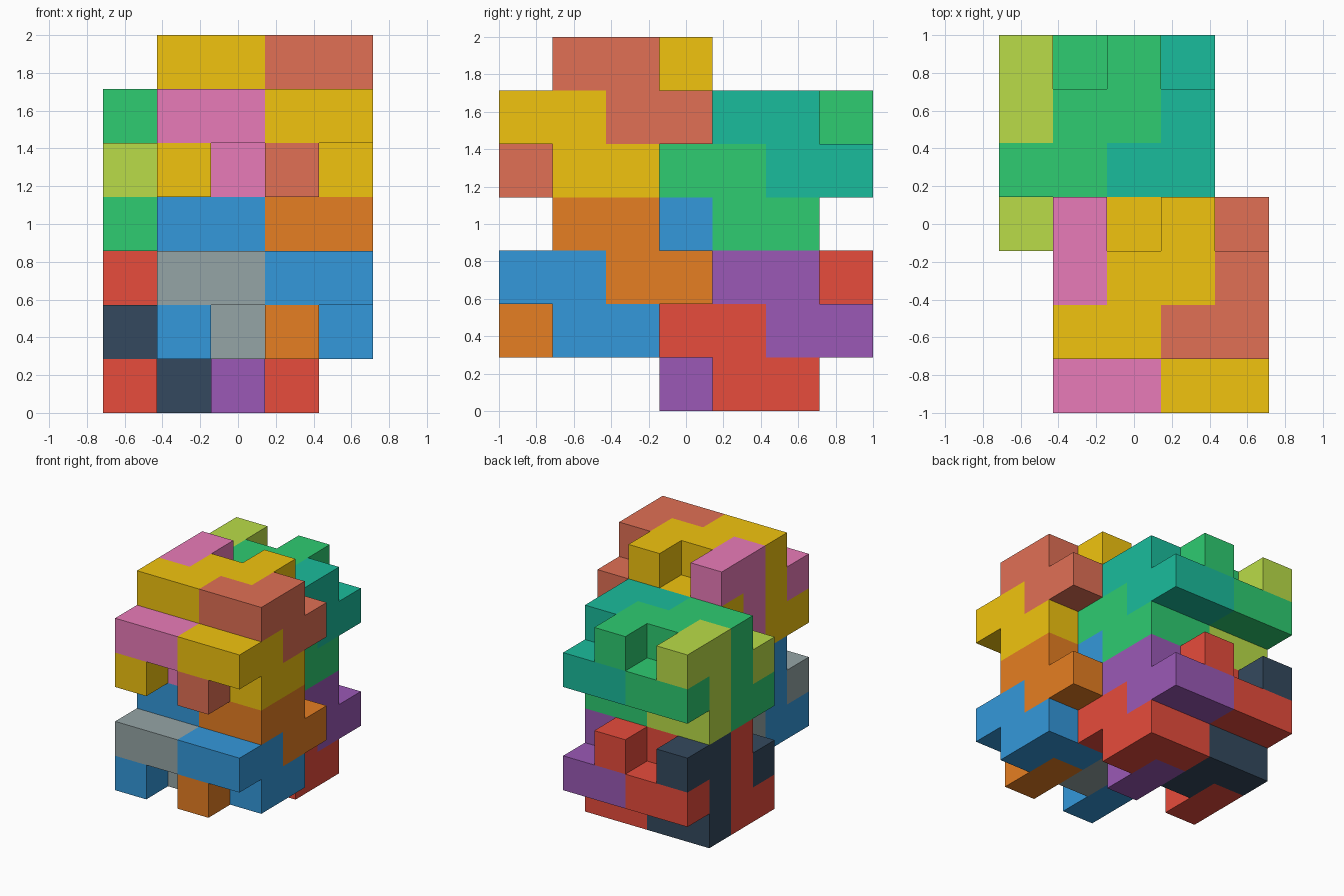
import bpy, bmesh, math
from mathutils import Vector

if "Cube" in bpy.data.objects:
    bpy.data.objects.remove(bpy.data.objects["Cube"])

U = 2 / 7                       # edge of one cube cell
ORIGIN = Vector((-2.5, -3.5, 0))

# One interlocking cluster: layers bottom to top, rows front to back, cells left to right
# C = core piece, L = left piece, R = right piece
LAYERS = [
    ["C.R.", "CLRC", "LLCC", "...."],
    ["LLCC", "CLRC", "LCCR", "CCRR"],
    ["....", "CCRR", "LCCR", "L.C."],
]
PIECES = {"C": "core_piece", "L": "left_piece", "R": "right_piece"}

# Cluster name, cell offset, colours of core / left / right pieces
CLUSTERS = [
    ("lower_back", (0, 3, 0), {"C": "e74c3c", "L": "34495e", "R": "9b59b6"}),
    ("lower_front", (1, 0, 1), {"C": "3498db", "L": "95a5a6", "R": "e67e22"}),
    ("upper_back", (0, 3, 3), {"C": "2ecc71", "L": "badc48", "R": "1abc9c"}),
    ("upper_front", (1, 0, 4), {"C": "f1c40f", "L": "e97bb8", "R": "e17055"}),
]


def make_material(name, code):
    def linear(v):
        return v / 12.92 if v <= 0.04045 else ((v + 0.055) / 1.055) ** 2.4
    rgb = [linear(int(code[i:i + 2], 16) / 255) for i in (0, 2, 4)]
    mat = bpy.data.materials.new(name)
    mat.diffuse_color = (*rgb, 1)
    mat.use_nodes = True
    mat.node_tree.nodes["Principled BSDF"].inputs["Base Color"].default_value = mat.diffuse_color
    return mat


def cells_of(letter):
    return {(x, y, z)
            for z, layer in enumerate(LAYERS)
            for y, row in enumerate(layer)
            for x, ch in enumerate(row) if ch == letter}


def make_piece(name, cells, offset, code):
    bm = bmesh.new()
    verts = {}

    def vert(p):
        if p not in verts:
            verts[p] = bm.verts.new((Vector(p) + Vector(offset) + ORIGIN) * U)
        return verts[p]

    # Outer skin of the joined cubes
    for cell in sorted(cells):
        for axis in range(3):
            for side in (0, 1):
                near = list(cell)
                near[axis] += 2 * side - 1
                if tuple(near) in cells:
                    continue
                ring = []
                for b, c in ((0, 0), (1, 0), (1, 1), (0, 1)):
                    p = list(cell)
                    p[axis] += side
                    p[(axis + 1) % 3] += b
                    p[(axis + 2) % 3] += c
                    ring.append(vert(tuple(p)))
                bm.faces.new(ring if side else ring[::-1])

    # Merge coplanar squares into clean flat faces
    bmesh.ops.dissolve_limit(bm, angle_limit=math.radians(1),
                             verts=bm.verts[:], edges=bm.edges[:])
    mesh = bpy.data.meshes.new(name)
    bm.to_mesh(mesh)
    bm.free()
    mesh.materials.append(make_material(name + "_colour", code))
    obj = bpy.data.objects.new(name, mesh)
    bpy.context.collection.objects.link(obj)


# Four copies of the cluster, stacked and interlocked
for cluster, offset, colours in CLUSTERS:
    for letter, part in PIECES.items():
        make_piece(f"{cluster}_{part}", cells_of(letter), offset, colours[letter])
